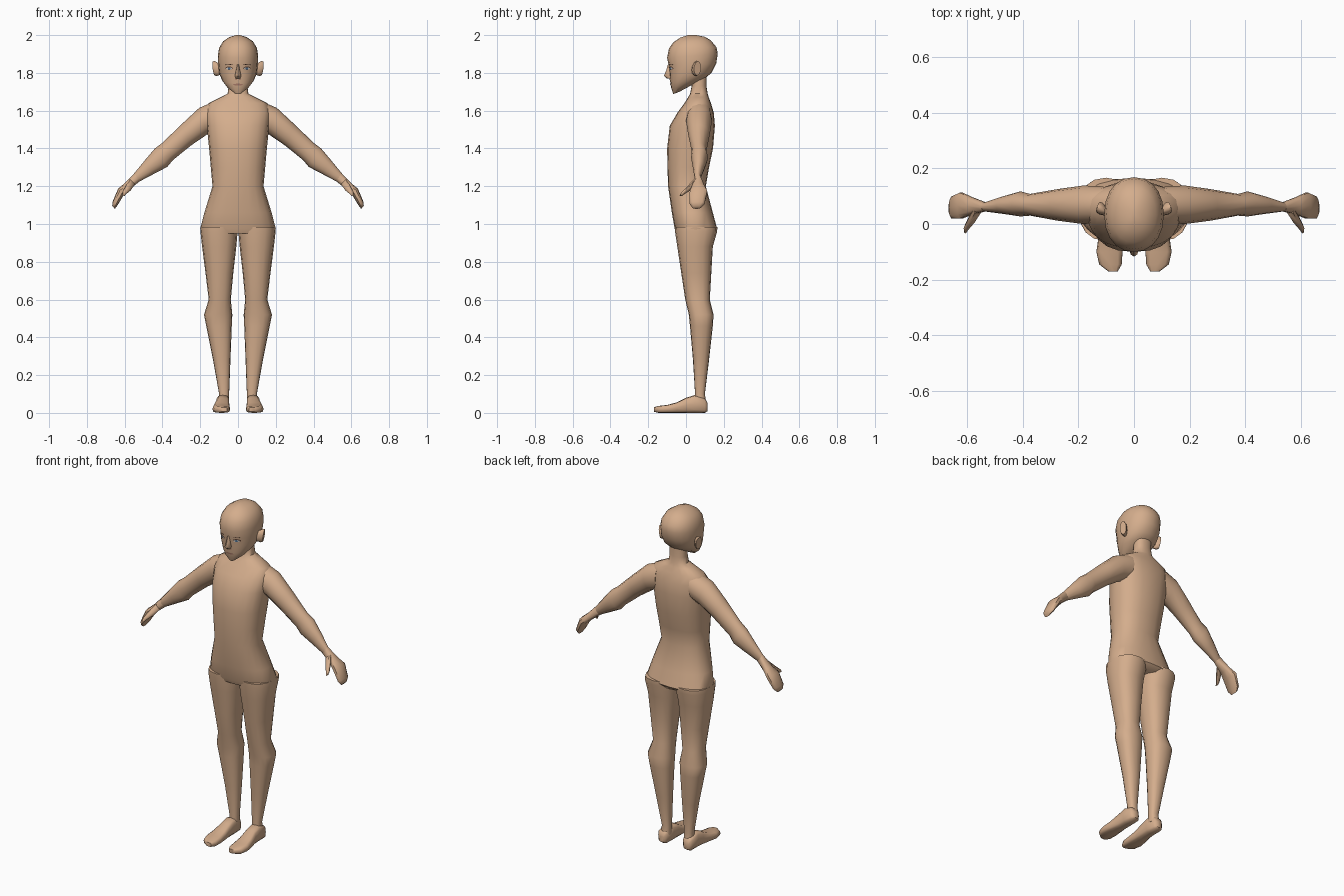
import bpy, bmesh, math
from mathutils import Vector
from mathutils.bvhtree import BVHTree


def material(name, rgb):
    m = bpy.data.materials.new(name)
    m.diffuse_color = (*rgb, 1)
    return m


SKIN = material("skin", (0.66, 0.42, 0.265))
LINE = material("dark brown", (0.13, 0.065, 0.04))
WHITE = material("eye white", (0.6, 0.56, 0.52))
BLUE = material("iris blue", (0.08, 0.17, 0.3))
LIP = material("lip", (0.42, 0.21, 0.15))


def finish(bm, name, mat, mirror):
    me = bpy.data.meshes.new(name)
    bm.to_mesh(me)
    bm.free()
    ob = bpy.data.objects.new(name, me)
    bpy.context.collection.objects.link(ob)
    me.materials.append(mat)
    bpy.ops.object.select_all(action='DESELECT')
    ob.select_set(True)
    bpy.context.view_layer.objects.active = ob
    bpy.ops.object.shade_smooth_by_angle(angle=math.radians(50))
    if mirror:
        ob.modifiers.new("mirror", 'MIRROR').use_mirror_merge = False
    return ob


def loft(name, rings, n=16, p=1.0, mirror=False):
    """Skin a list of (centre, u, v) rings; p below 1 makes them boxier."""
    bm = bmesh.new()
    sp = lambda t: math.copysign(abs(t) ** p, t) if abs(t) > 1e-6 else 0
    loops = []
    for c, u, v in rings:
        pts = []
        for i in range(n):
            a = 2 * math.pi * i / n
            pts.append(bm.verts.new(Vector(c) + Vector(u) * sp(math.cos(a))
                                    + Vector(v) * sp(math.sin(a))))
        loops.append(pts)
    for A, B in zip(loops, loops[1:]):
        for i in range(n):
            j = (i + 1) % n
            bm.faces.new((A[i], A[j], B[j], B[i]))
    bm.faces.new(loops[0])
    bm.faces.new(loops[-1])
    bmesh.ops.recalc_face_normals(bm, faces=bm.faces)
    return finish(bm, name, SKIN, mirror)


def level(z, x0, x1, yf, yb):
    """Horizontal ring from its extents."""
    return ((x0 + x1) / 2, (yf + yb) / 2, z), ((x1 - x0) / 2, 0, 0), (0, (yb - yf) / 2, 0)


def tilted(hw, yf, zf, yb, zb):
    """Centred ring with separate front and back heights."""
    return (0, (yf + yb) / 2, (zf + zb) / 2), (hw, 0, 0), (0, (yb - yf) / 2, (zb - zf) / 2)


def limb(xa, za, xb, zb, yf, yb):
    """Ring between an upper and a lower edge point."""
    return (((xa + xb) / 2, (yf + yb) / 2, (za + zb) / 2),
            ((xa - xb) / 2, 0, (za - zb) / 2), (0, (yb - yf) / 2, 0))


def upright(y, x0, x1, z0, z1):
    """Vertical ring facing front."""
    return ((x0 + x1) / 2, y, (z0 + z1) / 2), ((x1 - x0) / 2, 0, 0), (0, 0, (z1 - z0) / 2)


# Torso and neck
loft("torso", [level(z, -w, w, f, b) for z, w, f, b in (
    (0.95, 0.188, -0.05, 0.14), (0.975, 0.20, -0.06, 0.165), (1.06, 0.178, -0.075, 0.142),
    (1.20, 0.135, -0.095, 0.105), (1.30, 0.144, -0.098, 0.122), (1.40, 0.153, -0.10, 0.143),
    (1.52, 0.165, -0.086, 0.153), (1.59, 0.172, -0.045, 0.147), (1.64, 0.155, -0.008, 0.132),
    (1.672, 0.09, 0.012, 0.12), (1.69, 0.055, 0.022, 0.115), (1.73, 0.05, 0.03, 0.108),
    (1.81, 0.05, 0.03, 0.11))], n=20, p=0.85)

# Arms with hands
loft("arm", [limb(*r) for r in (
    (0.11, 1.655, 0.11, 1.49, 0.005, 0.135), (0.205, 1.615, 0.162, 1.475, 0.0, 0.138),
    (0.30, 1.527, 0.25, 1.415, 0.012, 0.125), (0.40, 1.43, 0.345, 1.338, 0.03, 0.108),
    (0.44, 1.40, 0.375, 1.302, 0.027, 0.117), (0.495, 1.335, 0.44, 1.268, 0.036, 0.10),
    (0.552, 1.265, 0.52, 1.226, 0.045, 0.077))], n=12, mirror=True)
loft("hand", [limb(*r) for r in (
    (0.548, 1.27, 0.515, 1.23, 0.046, 0.076), (0.60, 1.216, 0.572, 1.185, 0.032, 0.098),
    (0.635, 1.187, 0.604, 1.155, 0.018, 0.114), (0.664, 1.118, 0.637, 1.10, 0.018, 0.10),
    (0.666, 1.096, 0.652, 1.08, 0.034, 0.078))], n=10, p=0.8, mirror=True)
loft("thumb", [limb(*r) for r in (
    (0.575, 1.24, 0.545, 1.21, 0.035, 0.068), (0.595, 1.20, 0.568, 1.178, 0.0, 0.035),
    (0.611, 1.17, 0.594, 1.157, -0.027, -0.004), (0.61, 1.155, 0.60, 1.148, -0.034, -0.018))],
     n=8, mirror=True)

# Legs and feet
loft("leg", [level(*r) for r in (
    (0.985, 0.003, 0.197, -0.06, 0.166), (0.96, 0.002, 0.199, -0.058, 0.165),
    (0.88, 0.009, 0.19, -0.046, 0.142), (0.74, 0.025, 0.172, -0.025, 0.134),
    (0.60, 0.038, 0.155, -0.004, 0.126), (0.52, 0.03, 0.18, 0.015, 0.146),
    (0.46, 0.033, 0.168, 0.021, 0.142), (0.28, 0.04, 0.132, 0.037, 0.122),
    (0.10, 0.047, 0.10, 0.048, 0.10), (0.05, 0.047, 0.105, 0.045, 0.108))],
     p=0.85, mirror=True)
loft("foot", [upright(*r) for r in (
    (0.115, 0.064, 0.098, 0.01, 0.05), (0.10, 0.05, 0.113, 0.0, 0.078),
    (0.045, 0.046, 0.115, 0.0, 0.094), (0.0, 0.046, 0.118, 0.0, 0.08),
    (-0.05, 0.044, 0.128, 0.0, 0.055), (-0.10, 0.041, 0.135, 0.0, 0.042),
    (-0.145, 0.044, 0.125, 0.0, 0.037), (-0.17, 0.058, 0.092, 0.006, 0.03))],
     n=12, p=0.6, mirror=True)

# Head
head = loft("head", [tilted(*r) for r in (
    (0.018, -0.067, 1.688, -0.035, 1.70), (0.058, -0.077, 1.715, 0.03, 1.735),
    (0.083, -0.083, 1.747, 0.10, 1.77), (0.099, -0.086, 1.79, 0.135, 1.80),
    (0.105, -0.091, 1.835, 0.16, 1.85), (0.107, -0.10, 1.88, 0.168, 1.90),
    (0.10, -0.09, 1.93, 0.162, 1.935), (0.079, -0.066, 1.963, 0.132, 1.972),
    (0.046, -0.03, 1.987, 0.10, 1.991), (0.012, 0.01, 2.0, 0.055, 2.0))], n=20, p=0.92)

# Nose and ears
loft("nose", [level(*r) for r in (
    (1.845, -0.006, 0.006, -0.096, -0.07), (1.815, -0.010, 0.010, -0.104, -0.07),
    (1.784, -0.017, 0.017, -0.117, -0.065), (1.77, -0.012, 0.012, -0.10, -0.065))], n=8)
loft("ear", [
    ((0.098, 0.045, 1.818), (0, 0.016, 0.002), (0, 0, 0.03)),
    ((0.119, 0.055, 1.823), (-0.006, 0.021, 0.004), (0.005, 0, 0.040)),
    ((0.128, 0.061, 1.824), (-0.006, 0.019, 0.004), (0.005, 0, 0.037))], n=12, mirror=True)

# Face details laid onto the head surface
surface = BVHTree.FromPolygons([v.co for v in head.data.vertices],
                               [f.vertices for f in head.data.polygons])


def plate(name, mat, x, z, w, h, lift, mirror=True, slope=0.0):
    bm = bmesh.new()

    def drop(px, pz):
        hit = surface.ray_cast(Vector((px, -1, pz)), Vector((0, 1, 0)))[0]
        return bm.verts.new((px, hit.y - lift, pz))
    mid = drop(x, z)
    rim = []
    for i in range(16):
        a = math.tau * i / 16
        dx = w * math.cos(a)
        rim.append(drop(x + dx, z + h * math.sin(a) + slope * dx))
    for i in range(16):
        bm.faces.new((mid, rim[i], rim[(i + 1) % 16]))
    return finish(bm, name, mat, mirror)


plate("eye_outline", LINE, 0.047, 1.825, 0.020, 0.009, 0.002)
plate("eye_white", WHITE, 0.047, 1.823, 0.017, 0.006, 0.0035)
plate("iris", BLUE, 0.047, 1.8235, 0.007, 0.006, 0.005)
plate("eyebrow", LINE, 0.047, 1.844, 0.021, 0.002, 0.002, slope=-0.08)
plate("mouth", LIP, 0, 1.738, 0.026, 0.005, 0.002, mirror=False)
plate("nostril_shadow", LIP, 0.010, 1.766, 0.006, 0.003, 0.003)
